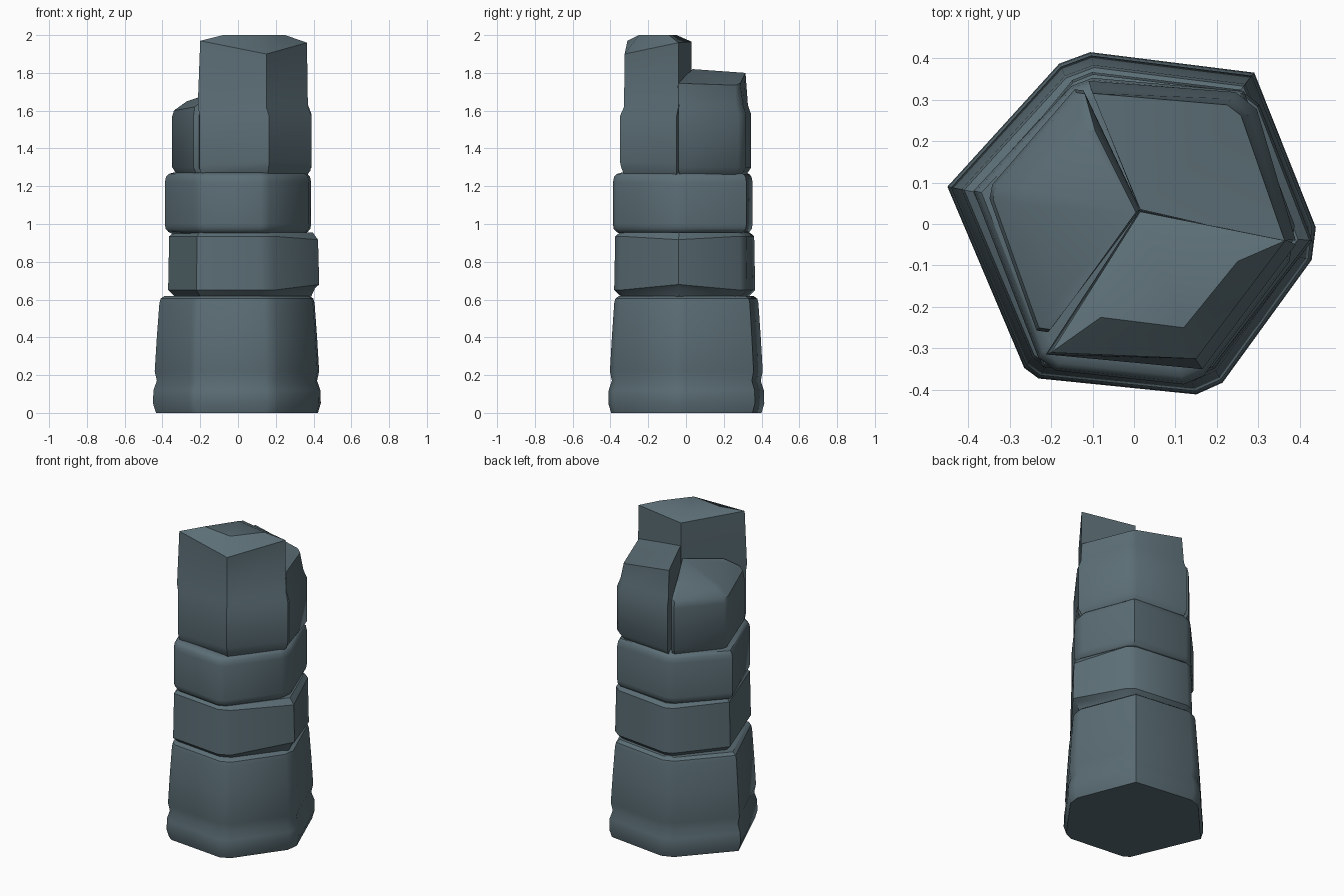
import bpy, bmesh, math
from mathutils import Vector

if "Cube" in bpy.data.objects:
    bpy.data.objects.remove(bpy.data.objects["Cube"])

stone = bpy.data.materials.new("slate_stone")
stone.diffuse_color = (0.105, 0.155, 0.178, 1)
stone.use_nodes = True
stone.node_tree.nodes["Principled BSDF"].inputs["Base Color"].default_value = stone.diffuse_color


def chamfer(poly, cuts):
    """Cut chosen corners of an outline: cuts = {corner: distance}."""
    out = []
    for i, p in enumerate(poly):
        p = Vector(p)
        if i in cuts:
            for q in (poly[i - 1], poly[(i + 1) % len(poly)]):
                out.append(p + (Vector(q) - p).normalized() * cuts[i])
        else:
            out.append(p)
    return out


def scaled(poly, s, c=(0, 0)):
    c = Vector(c)
    return [c + (Vector(p) - c) * s for p in poly]


def loft(name, rings):
    """rings = [(outline, z)], z is a number or one height per point."""
    bm = bmesh.new()
    loops = []
    for poly, z in rings:
        zs = z if isinstance(z, (list, tuple)) else [z] * len(poly)
        loops.append([bm.verts.new((p[0], p[1], h)) for p, h in zip(poly, zs)])
    n = len(loops[0])
    for a, b in zip(loops, loops[1:]):
        for i in range(n):
            j = (i + 1) % n
            bm.faces.new((a[i], a[j], b[j], b[i]))
    bm.faces.new(loops[0][::-1])
    top = bm.faces.new(loops[-1])
    bmesh.ops.triangulate(bm, faces=[top])
    bmesh.ops.recalc_face_normals(bm, faces=bm.faces[:])
    me = bpy.data.meshes.new(name)
    bm.to_mesh(me)
    bm.free()
    me.materials.append(stone)
    ob = bpy.data.objects.new(name, me)
    bpy.context.collection.objects.link(ob)
    bpy.ops.object.select_all(action='DESELECT')
    ob.select_set(True)
    bpy.context.view_layer.objects.active = ob
    bpy.ops.object.shade_smooth_by_angle(angle=math.radians(35))
    return ob


# Flared base block with a worn waist near the ground
base = chamfer([(-0.45, 0.09), (-0.15, 0.42), (0.29, 0.365), (0.455, -0.05),
                (0.19, -0.415), (-0.255, -0.37)], {1: 0.045, 3: 0.045, 4: 0.04, 5: 0.025})
loft("base_block", [(scaled(base, s), z) for s, z in
     ((0.965, 0), (1.0, 0.05), (0.995, 0.12), (0.955, 0.17), (0.98, 0.22),
      (0.955, 0.40), (0.925, 0.58), (0.91, 0.605), (0.86, 0.62))])

# Lower ring block, its right corner pulled in at top and bottom
lower = chamfer([(-0.37, 0.08), (-0.13, 0.37), (0.29, 0.32), (0.43, -0.04),
                 (0.165, -0.385), (-0.22, -0.345)], {1: 0.03, 2: 0.035, 4: 0.045})
up = [0.03 if p.x > 0.4 else 0 for p in lower]
loft("lower_ring", [(scaled(lower, 0.9), 0.615),
                    (scaled(lower, 0.95), [0.632 + u for u in up]),
                    (lower, [0.65 + u for u in up]),
                    (scaled(lower, 0.985), [0.935 - u * 0.6 for u in up]),
                    (scaled(lower, 0.92), 0.955)])

# Middle ring block with rounded rims
middle = chamfer([(-0.387, 0.08), (-0.13, 0.355), (0.265, 0.32), (0.405, -0.05),
                  (0.15, -0.39), (-0.22, -0.35)], {1: 0.03, 3: 0.05, 4: 0.03, 5: 0.03})
loft("middle_ring", [(scaled(middle, s), z) for s, z in
     ((0.88, 0.945), (0.95, 0.957), (0.99, 0.975), (1, 1.0), (1, 1.22),
      (0.985, 1.25), (0.95, 1.265), (0.88, 1.272))])

# Three broken columns that meet at the middle
centre = (0.015, 0.035)
A, B, C, D = (-0.355, 0.08), (-0.12, 0.345), (0.285, 0.315), (0.39, -0.05)
E, F = (0.165, -0.35), (-0.205, -0.315)

# Tall front column
front = [centre, F, E, D]
shaft = [(0.015, 0.03), (-0.2, -0.31), (0.15, -0.325), (0.365, -0.04)]
loft("front_column", [(scaled(front, 0.93, (0.05, -0.05)), 1.262),
                      (scaled(front, 0.98, (0.02, 0)), [1.275, 1.275, 1.30, 1.28]),
                      (front, [1.31, 1.31, 1.33, 1.32]),
                      (front, [1.57, 1.58, 1.57, 1.57]),
                      ([(0.015, 0.03), (-0.213, -0.315), (0.15, -0.328), (0.37, -0.04)],
                       [1.63, 1.63, 1.62, 1.62]),
                      (shaft, [1.965, 1.97, 1.90, 1.96]),
                      ([(0.04, -0.05), (-0.08, -0.225), (0.12, -0.25), (0.25, -0.09)], 2.0)])

# Back right column with a folded sloping top
back = chamfer([centre, (0.39, -0.04), C, (-0.11, 0.345)], {2: 0.04})
back_top = chamfer([centre, (0.365, -0.045), (0.25, 0.285), (-0.10, 0.315)], {2: 0.025})
loft("back_column", [(scaled(back, 0.93), 1.262), (back, 1.30), (back, 1.58),
                     (scaled(back, 0.95), 1.63),
                     (back_top, [1.82, 1.745, 1.735, 1.745, 1.80])])

# Short left column, worn down toward its outer corner
left = chamfer([centre, (-0.13, 0.34), A, (-0.225, -0.285)], {1: 0.02, 2: 0.02, 3: 0.03})
mid = [(0.01, 0.03), (-0.11, 0.27), (-0.14, 0.27), (-0.32, 0.10), (-0.325, 0.05),
       (-0.21, -0.21), (-0.17, -0.22)]
loft("left_column", [(scaled(left, 0.93), 1.262), (left, 1.30), (left, 1.57),
                     (scaled(left, 0.975), [1.70, 1.62, 1.61, 1.605, 1.60, 1.62, 1.64]),
                     (scaled(mid, 0.82, (-0.02, 0.02)),
                      [1.74, 1.70, 1.69, 1.65, 1.65, 1.68, 1.70])])
